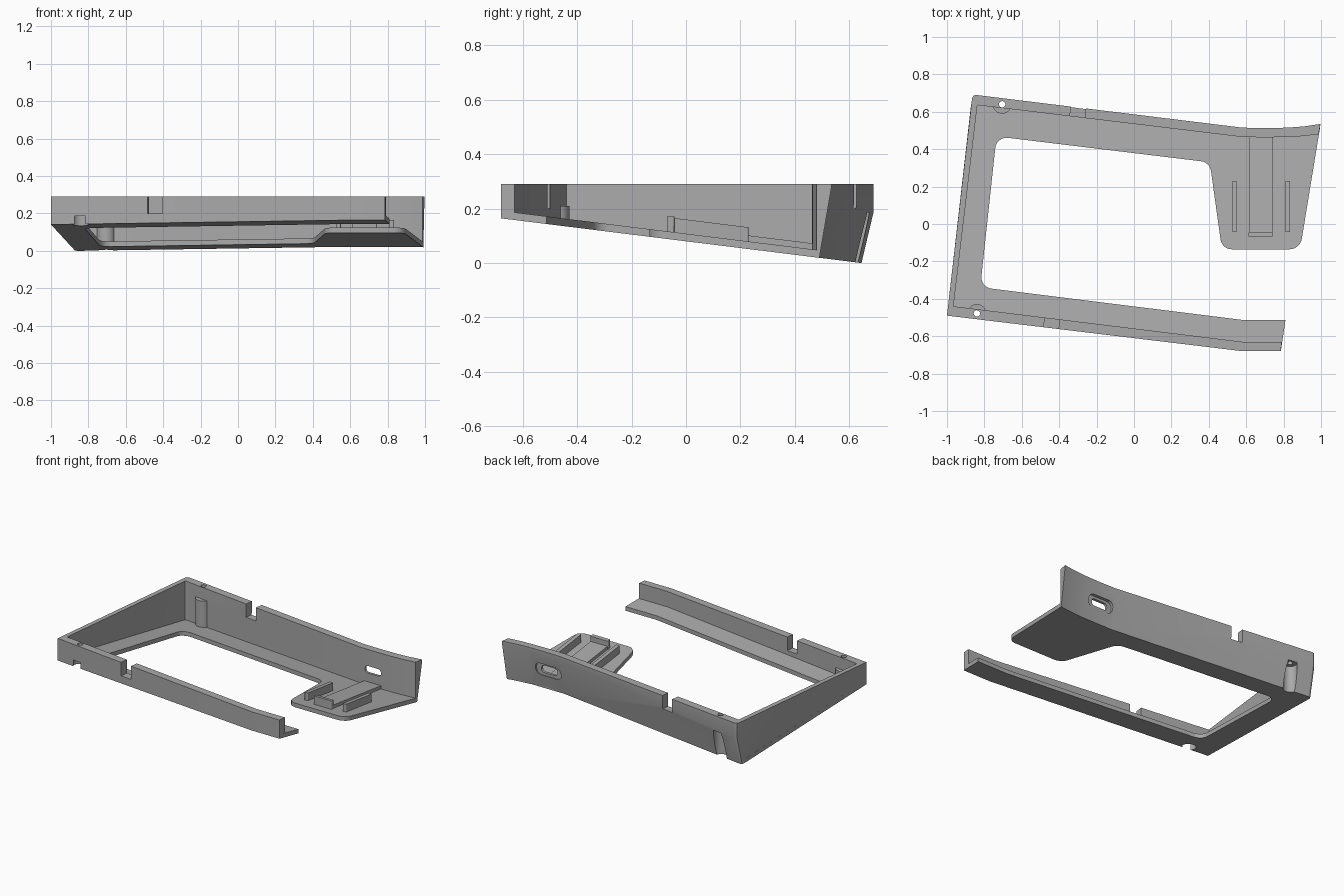
import bpy, bmesh, math
from mathutils import Vector

if "Cube" in bpy.data.objects:
    bpy.data.objects.remove(bpy.data.objects["Cube"])

grey = bpy.data.materials.new("plain grey")
grey.use_nodes = True
grey.diffuse_color = (0.4, 0.4, 0.4, 1)
grey.node_tree.nodes["Principled BSDF"].inputs["Base Color"].default_value = (0.4, 0.4, 0.4, 1)

TOP = 0.29
FLOOR = 0.028


def under(y):
    """Height of the sloping underside."""
    return max(0, 0.1655 - 0.124 * (y + 0.69))


def above(h):
    return lambda y: under(y) + h


def level(z):
    return lambda y: z


def finish(name, bm):
    bmesh.ops.recalc_face_normals(bm, faces=bm.faces)
    me = bpy.data.meshes.new(name)
    bm.to_mesh(me)
    bm.free()
    me.materials.append(grey)
    ob = bpy.data.objects.new(name, me)
    bpy.context.collection.objects.link(ob)
    return ob


def loft(name, rings):
    bm = bmesh.new()
    rows = [[bm.verts.new(p) for p in ring] for ring in rings]
    n = len(rows[0])
    for a, b in zip(rows, rows[1:]):
        for i in range(n):
            j = (i + 1) % n
            bm.faces.new((a[i], a[j], b[j], b[i]))
    bm.faces.new(rows[0])
    bm.faces.new(rows[-1][::-1])
    return finish(name, bm)


def prism(name, poly, low, high):
    return loft(name, [[(x, y, f(y)) for x, y in poly] for f in (low, high)])


def rounded(points, steps=6):
    """Polygon from (x, y, radius) corners."""
    out = []
    for i, (x, y, r) in enumerate(points):
        p = Vector((x, y))
        if not r:
            out.append((x, y))
            continue
        a = (Vector(points[i - 1][:2]) - p).normalized()
        b = (Vector(points[(i + 1) % len(points)][:2]) - p).normalized()
        half = a.angle(b) / 2
        centre = p + (a + b).normalized() * r / math.sin(half)
        start = p + a * r / math.tan(half) - centre
        end = p + b * r / math.tan(half) - centre
        for k in range(steps + 1):
            v = start.lerp(end, k / steps).normalized() * r
            out.append(tuple(centre + v))
    return out


def box(x0, x1, y0, y1, r=0):
    return rounded([(x0, y0, r), (x1, y0, r), (x1, y1, r), (x0, y1, r)])


def disc(x, y, r, start=0, sweep=360, n=32):
    angles = [math.radians(start + sweep * i / n) for i in range(n + (sweep < 360))]
    return [(x + r * math.cos(a), y + r * math.sin(a)) for a in angles]


def cut(targets, cutter):
    cutter.hide_render = True
    for ob in targets:
        mod = ob.modifiers.new("cut", "BOOLEAN")
        mod.operation = "DIFFERENCE"
        mod.solver = "EXACT"
        mod.object = cutter
        with bpy.context.temp_override(object=ob, active_object=ob):
            bpy.ops.object.modifier_apply(modifier=mod.name)
    bpy.data.objects.remove(cutter)


# Three-sided wall: outer x, y, inner x, y, draft start height (none = upright)
stations = [
    (0.785, -0.68, 0.79, -0.63, None),
    (0.58, -0.68, 0.58, -0.63, None),
    (-1.0, -0.49, -0.965, -0.44, None),
    (-0.866, 0.67, -0.838, 0.63, 0.19),
    (-0.860, 0.685, -0.837, 0.633, 0.19),
    (-0.845, 0.69, -0.830, 0.635, 0.19),
    (0.58, 0.515, 0.58, 0.465, 0.26),
    (0.70, 0.513, 0.70, 0.463, 0.265),
    (0.82, 0.515, 0.82, 0.465, 0.27),
    (0.91, 0.522, 0.905, 0.47, 0.275),
    (0.997, 0.535, 0.987, 0.48, 0.28),
]
rings = []
for ox, oy, ix, iy, mid in stations:
    by = oy if mid is None else oy - 0.045
    bx = ox if mid is None else ox - 0.006
    rings.append([(ox, oy, TOP), (ox, oy, mid or 0.24), (bx, by, under(by)),
                  (ix, iy, under(iy)), (ix, iy, TOP)])
wall = loft("wall", rings)

# Sloping floor ledge with the platform at its left rear
floor = prism("floor", rounded([
    (0.785, -0.68, 0), (0.58, -0.68, 0), (-1.0, -0.49, 0), (-0.871, 0.64, 0.015),
    (0.58, 0.47, 0), (0.82, 0.47, 0), (0.99, 0.488, 0), (0.888, -0.135, 0.065),
    (0.47, -0.135, 0.06), (0.405, 0.33, 0.06), (-0.735, 0.468, 0.06),
    (-0.822, -0.338, 0.06), (0.58, -0.513, 0), (0.81, -0.513, 0)]),
    above(0), above(FLOOR))

# Screw bosses, with counterbores from below and holes through the wall
for side, x, y, start in (("rear", -0.705, 0.64, 193), ("front", -0.84, -0.478, 13)):
    boss = prism(side + "_screw_boss", disc(x, y, 0.05, start, 140, 18),
                 above(0.005), level(0.21))
    for r, z in ((0.043, 0.185), (0.017, 0.4)):
        cut([wall, floor, boss], prism("bore", disc(x, y, r), level(-0.1), level(z)))

# Notches in the top of both long walls
for x, y in ((-0.44, -0.53), (-0.30, 0.597)):
    cutter = prism("notch", box(-0.04, 0.04, -0.06, 0.06), level(0.2), level(0.4))
    cutter.location = (x, y, 0)
    cutter.rotation_euler.z = -0.12
    bpy.context.view_layer.update()
    cut([wall], cutter)

# Port opening with a wider recess outside
for w, h, y0, y1 in ((0.095, 0.042, 0.481, 0.6), (0.06, 0.024, 0.4, 0.6)):
    shape = box(0.68 - w, 0.68 + w, 0.155 - h, 0.155 + h, h * 0.9)
    cut([wall], loft("port", [[(x, y, z) for x, z in shape] for y in (y0, y1)]))

# Board cradle on the platform
prism("cradle_pad", box(0.615, 0.74, -0.05, 0.468), above(0.02), above(0.05))
prism("cradle_stop", box(0.612, 0.743, -0.068, -0.043, 0.006), above(0.02), above(0.085))
for side, x in (("right", 0.537), ("left", 0.822)):
    prism(side + "_cradle_rail", box(x - 0.013, x + 0.013, -0.043, 0.23, 0.006),
          above(0.02), above(0.08))

# Soft shading on the rounded corners
for ob in bpy.data.objects:
    if ob.type == "MESH":
        ob.select_set(True)
        bpy.context.view_layer.objects.active = ob
bpy.ops.object.shade_smooth_by_angle(angle=math.radians(25))
